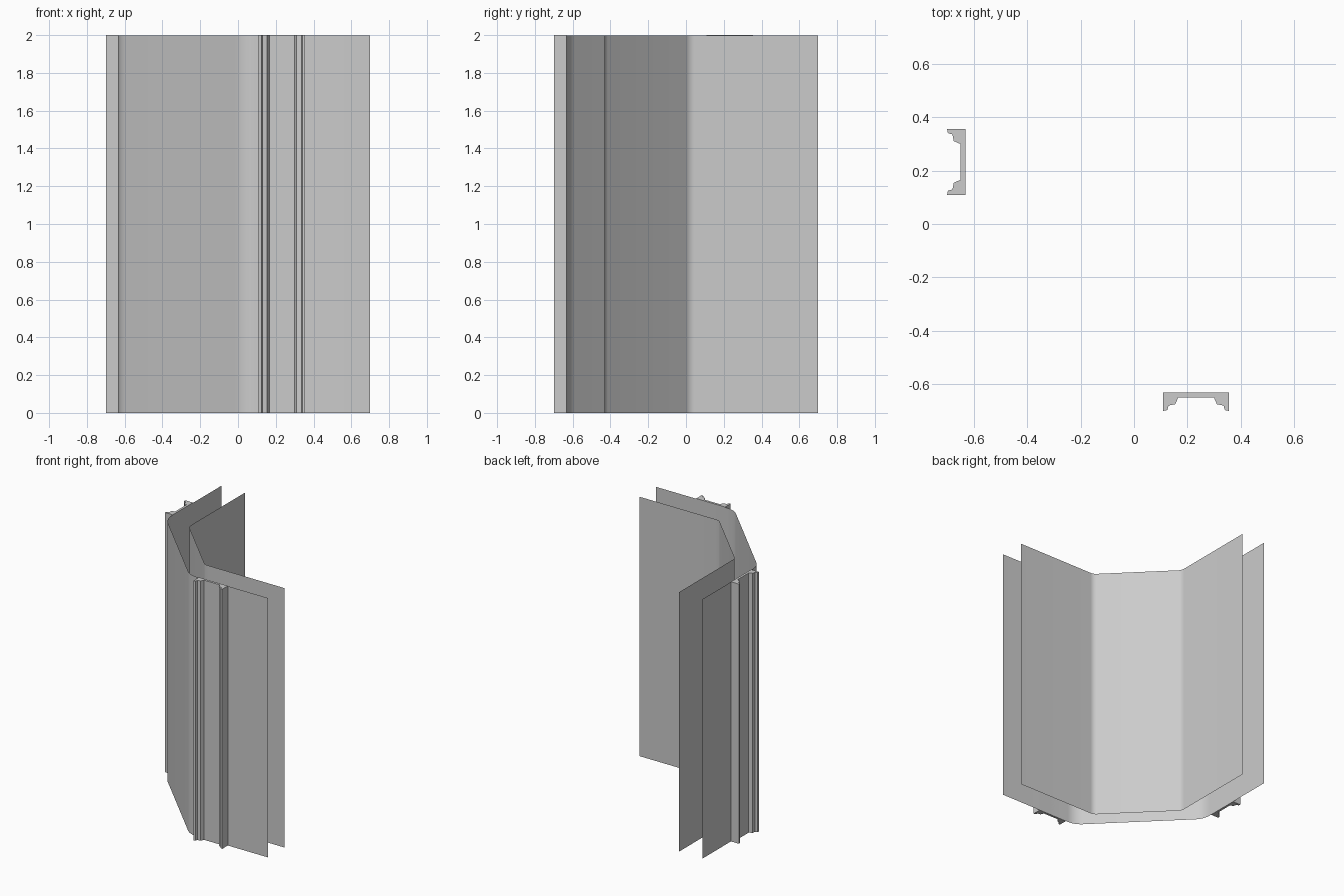
import bpy, bmesh, math
from mathutils import Vector

HEIGHT = 2.0
END = 0.70

if "Cube" in bpy.data.objects:
    bpy.data.objects.remove(bpy.data.objects["Cube"], do_unlink=True)

grey = bpy.data.materials.new("plain_grey")
grey.use_nodes = True
colour = (0.6, 0.6, 0.6, 1)
grey.diffuse_color = colour
grey.node_tree.nodes["Principled BSDF"].inputs["Base Color"].default_value = colour


def extrude(name, points, height, closed):
    """Raise a plan outline into a sheet, or into a capped solid if closed."""
    bm = bmesh.new()
    low = [bm.verts.new((x, y, 0)) for x, y in points]
    high = [bm.verts.new((x, y, height)) for x, y in points]
    n = len(points)
    for i in range(n if closed else n - 1):
        j = (i + 1) % n
        bm.faces.new((low[i], low[j], high[j], high[i]))
    if closed:
        bm.faces.new(low[::-1])
        bm.faces.new(high)
        bmesh.ops.recalc_face_normals(bm, faces=bm.faces)
    mesh = bpy.data.meshes.new(name)
    bm.to_mesh(mesh)
    bm.free()
    mesh.materials.append(grey)
    obj = bpy.data.objects.new(name, mesh)
    bpy.context.collection.objects.link(obj)
    return obj


def wall_path(offset, corner, radius, steps=8):
    """Two wings joined by a diagonal, with rounded bends."""
    tangent = radius * math.tan(math.pi / 8)
    centre = Vector((corner + tangent, radius - offset))
    half = [(END, -offset)]
    for i in range(steps + 1):
        a = math.pi / 4 * i / steps
        half.append((centre.x - radius * math.sin(a), centre.y - radius * math.cos(a)))
    # The second wing mirrors the first across the diagonal
    return half + [(y, x) for x, y in reversed(half)]


# Thin wall skins
outer_path = wall_path(0.632, 0.03, 0.15)
inner_path = wall_path(0.432, 0.02, 0.06)
walls = [extrude("outer_wall", outer_path[::-1], HEIGHT - 0.002, False),
         extrude("inner_wall", inner_path, HEIGHT - 0.002, False)]

# Stepped channel moulding on each wing
middle = 0.2325
half = [(0.123, -0.632), (0.123, -0.70), (0.108, -0.697), (0.103, -0.68),
        (0.078, -0.675), (0.067, -0.65)]
profile = [(middle - x, y) for x, y in half] + [(middle + x, y) for x, y in reversed(half)]
extrude("front_moulding", profile, HEIGHT, True)
extrude("side_moulding", [(y, x) for x, y in profile], HEIGHT, True)

# Smooth the wall bends
bpy.ops.object.select_all(action='DESELECT')
for wall in walls:
    wall.select_set(True)
bpy.context.view_layer.objects.active = walls[0]
bpy.ops.object.shade_smooth_by_angle(angle=math.radians(30))
